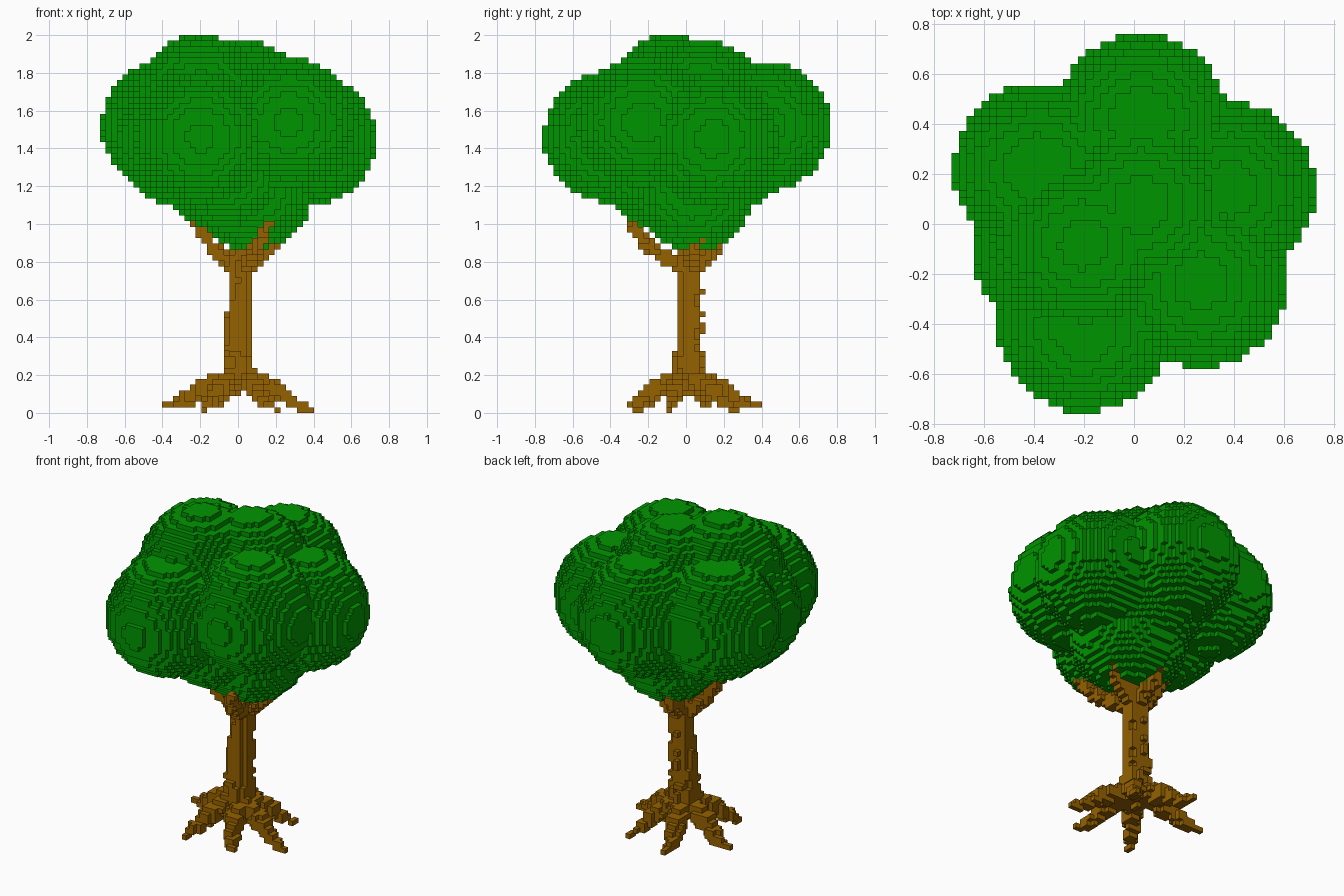
import bpy
import bmesh
import math
import random
from mathutils import Vector

random.seed(4)
V = 2 / 67                     # edge length of one block
HALF_X, HALF_Y, TOP = 24, 25, 66

if "Cube" in bpy.data.objects:
    bpy.data.objects.remove(bpy.data.objects["Cube"], do_unlink=True)


def material(name, rgb):
    mat = bpy.data.materials.new(name)
    mat.use_nodes = True
    mat.diffuse_color = (*rgb, 1)
    bsdf = next(n for n in mat.node_tree.nodes if n.type == 'BSDF_PRINCIPLED')
    bsdf.inputs["Base Color"].default_value = (*rgb, 1)
    return mat


def capsule(a, b, ra, rb, rough=0.0):
    """Blocks whose centres lie in a tapered rod from a to b."""
    a, b = Vector(a), Vector(b)
    axis = b - a
    reach = max(ra, rb) + rough
    lo = [math.floor((min(a[n], b[n]) - reach) / V) for n in range(3)]
    hi = [math.ceil((max(a[n], b[n]) + reach) / V) for n in range(3)]
    cells = set()
    for i in range(max(lo[0], -HALF_X), min(hi[0], HALF_X) + 1):
        for j in range(max(lo[1], -HALF_Y), min(hi[1], HALF_Y) + 1):
            for k in range(max(lo[2], 0), min(hi[2], TOP) + 1):
                p = Vector((i * V, j * V, (k + 0.5) * V))
                t = 0.0
                if axis.length > 0:
                    t = min(1, max(0, (p - a).dot(axis) / axis.length_squared))
                r = ra + (rb - ra) * t + random.uniform(-rough, rough)
                if (p - a - axis * t).length <= r:
                    cells.add((i, j, k))
    return cells


def limb(points, radii, rough=0.0):
    """Chain of tapered rods."""
    cells = set()
    for n in range(len(points) - 1):
        cells |= capsule(points[n], points[n + 1], radii[n], radii[n + 1], rough)
    return cells


def build_blocks(name, cells, solid, mat):
    """Mesh of the block faces that are not covered by any other block."""
    bm = bmesh.new()
    verts = {}

    def corner(c):
        if c not in verts:
            verts[c] = bm.verts.new(((c[0] - 0.5) * V, (c[1] - 0.5) * V, c[2] * V))
        return verts[c]

    for cell in sorted(cells):
        for ax in range(3):
            u, w = (ax + 1) % 3, (ax + 2) % 3
            for side in (0, 1):
                near = list(cell)
                near[ax] += 2 * side - 1
                if tuple(near) in solid:
                    continue
                loop = []
                for du, dw in ((0, 0), (1, 0), (1, 1), (0, 1)):
                    c = list(cell)
                    c[ax] += side
                    c[u] += du
                    c[w] += dw
                    loop.append(corner(tuple(c)))
                bm.faces.new(loop if side else loop[::-1])
    mesh = bpy.data.meshes.new(name)
    bm.to_mesh(mesh)
    bm.free()
    mesh.materials.append(mat)
    obj = bpy.data.objects.new(name, mesh)
    bpy.context.scene.collection.objects.link(obj)
    return obj


leaf_green = material("leaf green", (0.0, 0.3, 0.0))
bark_brown = material("bark brown", (0.3, 0.12, 0.0))

# Trunk, slightly leaning
trunk = limb([(0, 0.01, 0.18), (0, 0.02, 0.45), (0.02, 0.03, 0.82)],
             [0.082, 0.07, 0.058], 0.005)

# Six roots arching down to the ground
root_tips = [(-0.375, 0.13, 0.045), (-0.13, 0.37, 0.04), (0.21, 0.25, 0.015),
             (0.37, -0.10, 0.015), (0.17, -0.31, 0.03), (-0.19, -0.26, 0.015)]
roots = set()
for x, y, z in root_tips:
    roots |= limb([(0, 0.01, 0.2), (x * 0.5, y * 0.5, 0.135),
                   (x * 0.8, y * 0.8, 0.055), (x, y, z)],
                  [0.055, 0.05, 0.034, 0.02], 0.006)

# Four branches reaching into the crown
branch_tips = [(0.16, -0.30, 1.00), (0.27, 0.08, 1.02),
               (-0.03, 0.25, 1.04), (-0.23, -0.02, 1.03)]
branches = set()
for x, y, z in branch_tips:
    branches |= limb([(0.02, 0.03, 0.74), (x * 0.6, y * 0.6, 0.87), (x, y, z)],
                     [0.048, 0.036, 0.026], 0.004)

# Crown of overlapping round lobes: x, y, z, radius
lobes = [(0.03, 0.42, 1.515, 0.345),     # back
         (-0.38, 0.22, 1.52, 0.345),     # back right
         (0.385, 0.14, 1.45, 0.345),     # left
         (0.27, -0.23, 1.54, 0.345),     # front left
         (-0.20, -0.41, 1.46, 0.345),    # front
         (-0.30, -0.11, 1.44, 0.345),    # right
         (0.03, 0.08, 1.63, 0.345),      # upper back
         (-0.20, -0.08, 1.655, 0.345),   # top
         (0.07, 0.04, 1.19, 0.33),       # lower middle
         (-0.07, -0.11, 1.29, 0.33),     # lower front
         (0.05, 0.20, 1.40, 0.34)]       # lower back
canopy = set()
for x, y, z, r in lobes:
    canopy |= capsule((x, y, z), (x, y, z), r, r)

# Each block belongs to one part only
roots -= trunk
branches -= trunk | roots
canopy -= trunk | roots | branches
solid = trunk | roots | branches | canopy

build_blocks("trunk", trunk, solid, bark_brown)
build_blocks("roots", roots, solid, bark_brown)
build_blocks("branches", branches, solid, bark_brown)
build_blocks("canopy", canopy, solid, leaf_green)
